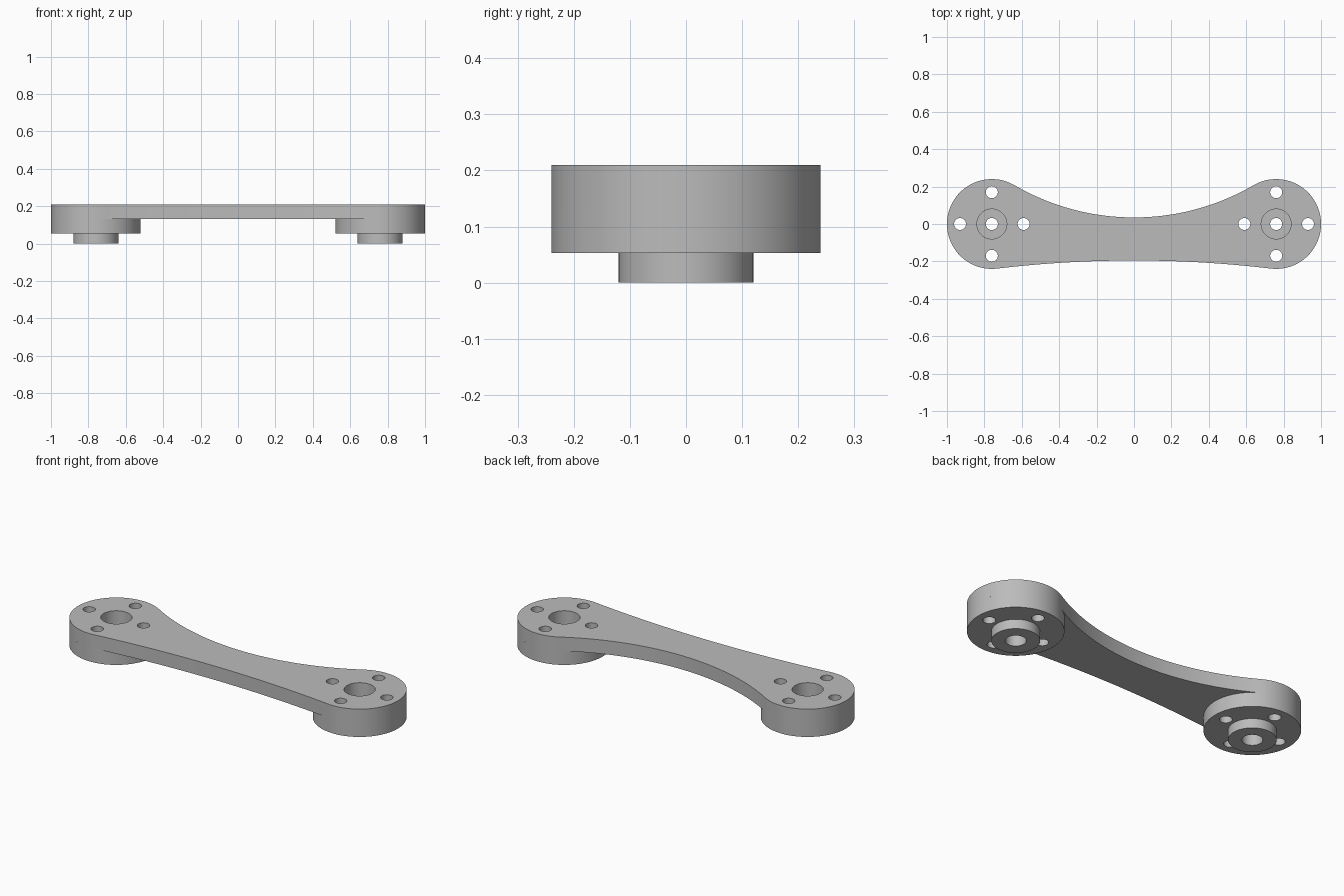
import bpy
import bmesh
from math import sin, cos, pi, atan2, hypot

cube = bpy.data.objects.get("Cube")
if cube:
    bpy.data.objects.remove(cube, do_unlink=True)

HUB_X, HUB_R = 0.76, 0.24
TOP, PLATE_Z, BOSS_Z = 0.21, 0.132, 0.053
SPIGOT_R, PIN_R, PIN_DIST = 0.12, 0.032, 0.17

grey = bpy.data.materials.new("plain grey")
grey.use_nodes = True
grey.diffuse_color = (0.5, 0.5, 0.5, 1)
grey.node_tree.nodes["Principled BSDF"].inputs["Base Color"].default_value = (0.5, 0.5, 0.5, 1)


def make_object(name, bm):
    bmesh.ops.recalc_face_normals(bm, faces=bm.faces)
    mesh = bpy.data.meshes.new(name)
    bm.to_mesh(mesh)
    bm.free()
    mesh.materials.append(grey)
    obj = bpy.data.objects.new(name, mesh)
    bpy.context.collection.objects.link(obj)
    return obj


def circle(x, y, r, n=96):
    return [(x + r * cos(2 * pi * i / n), y + r * sin(2 * pi * i / n)) for i in range(n)]


def add_stack(bm, levels):
    """Closed solid through a list of (outline, z) levels."""
    rings = [[bm.verts.new((x, y, z)) for x, y in outline] for outline, z in levels]
    for low, high in zip(rings, rings[1:]):
        n = len(low)
        for i in range(n):
            j = (i + 1) % n
            bm.faces.new((low[i], low[j], high[j], high[i]))
    bm.faces.new(rings[0][::-1])
    bm.faces.new(rings[-1])


def prism(name, outline, z0, z1):
    bm = bmesh.new()
    add_stack(bm, [(outline, z0), (outline, z1)])
    return make_object(name, bm)


def arc(cx, cy, r, a0, a1, n):
    return [(cx + r * cos(a0 + (a1 - a0) * i / n), cy + r * sin(a0 + (a1 - a0) * i / n))
            for i in range(n + 1)]


def waist_arc(waist):
    """Radius and centre height of the arc tangent to both hubs at this waist."""
    r = (HUB_X ** 2 + waist ** 2 - HUB_R ** 2) / (2 * (HUB_R - waist))
    return r, r + waist


def plate_outline():
    r_back, c_back = waist_arc(0.035)
    r_front, c_front = waist_arc(0.195)
    back = atan2(c_back, HUB_X)       # tangent angles, measured at the hubs
    front = atan2(c_front, HUB_X)
    pts = arc(HUB_X, 0, HUB_R, -(pi - front), pi - back, 64)
    pts += arc(0, c_back, r_back, -back, back - pi, 48)[1:-1]
    pts += arc(-HUB_X, 0, HUB_R, back, 2 * pi - front, 64)
    pts += arc(0, -c_front, r_front, pi - front, front, 48)[1:-1]
    return pts


# Link plate, hub bosses and locating spigots
parts = [prism("link_plate", plate_outline(), PLATE_Z, TOP)]
for side, sx in (("left", 1), ("right", -1)):
    x = sx * HUB_X
    parts.append(prism(side + "_boss", circle(x, 0, HUB_R), BOSS_Z, PLATE_Z))
    parts.append(prism(side + "_spigot", circle(x, 0, SPIGOT_R), 0, BOSS_Z))

# Drill shapes: four pin holes and a stepped centre bore at each hub
bm = bmesh.new()
for sx in (1, -1):
    x = sx * HUB_X
    for k in range(4):
        hole = circle(x + PIN_DIST * cos(k * pi / 2), PIN_DIST * sin(k * pi / 2), PIN_R, 32)
        add_stack(bm, [(hole, -0.1), (hole, 0.3)])
    wide, narrow, lower = (circle(x, 0, r, 48) for r in (0.08, PIN_R, 0.052))
    add_stack(bm, [(lower, -0.1), (lower, 0.065), (narrow, 0.065),
                   (narrow, 0.105), (wide, 0.105), (wide, 0.3)])
drill = make_object("drill_cutter", bm)
drill.hide_render = True

# Drill every part, then smooth the round walls
for obj in parts:
    bpy.ops.object.select_all(action='DESELECT')
    obj.select_set(True)
    bpy.context.view_layer.objects.active = obj
    mod = obj.modifiers.new("holes", 'BOOLEAN')
    mod.operation = 'DIFFERENCE'
    mod.solver = 'EXACT'
    mod.object = drill
    bpy.ops.object.modifier_apply(modifier=mod.name)
    bpy.ops.object.shade_smooth_by_angle(angle=pi / 6)

bpy.data.objects.remove(drill, do_unlink=True)
